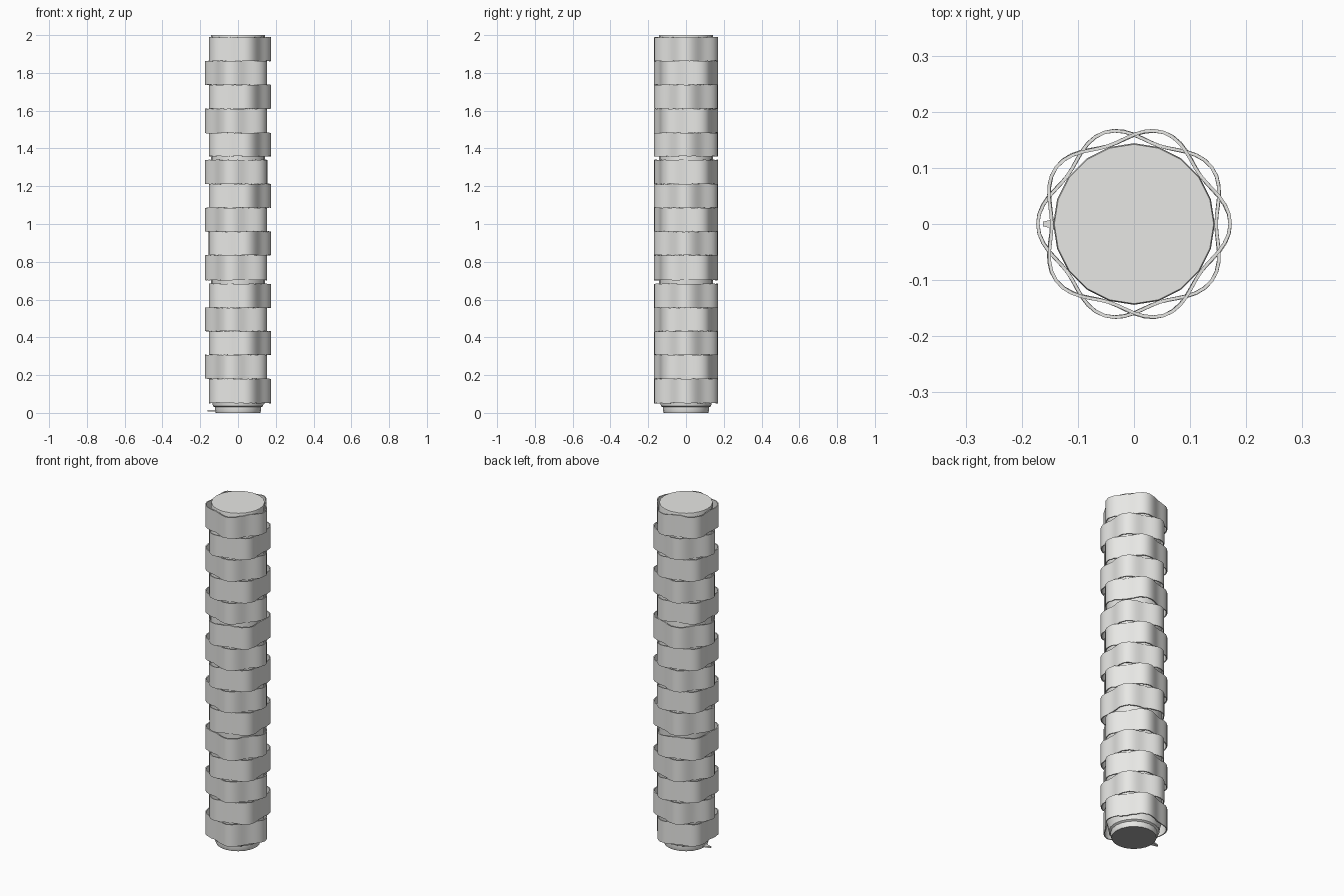
import bpy, bmesh, math, random

if "Cube" in bpy.data.objects:
    bpy.data.objects.remove(bpy.data.objects["Cube"])
random.seed(4)


def colour(name, rgb):
    mat = bpy.data.materials.new(name)
    mat.diffuse_color = (*rgb, 1)
    mat.use_nodes = True
    mat.node_tree.nodes["Principled BSDF"].inputs["Base Color"].default_value = mat.diffuse_color
    return mat


grey = colour("pale grey", (0.8, 0.8, 0.78))
dark = colour("dark grey", (0.38, 0.38, 0.38))


def add_object(name, bm, mats):
    bmesh.ops.recalc_face_normals(bm, faces=bm.faces)
    mesh = bpy.data.meshes.new(name)
    bm.to_mesh(mesh)
    bm.free()
    for m in mats:
        mesh.materials.append(m)
    obj = bpy.data.objects.new(name, mesh)
    bpy.context.collection.objects.link(obj)
    bpy.context.view_layer.objects.active = obj
    bpy.ops.object.select_all(action='DESELECT')
    obj.select_set(True)
    bpy.ops.object.shade_smooth_by_angle(angle=math.radians(30))
    return obj


def ring(bm, radius, z, sides):
    return [bm.verts.new((radius * math.cos(2 * math.pi * i / sides),
                          radius * math.sin(2 * math.pi * i / sides), z))
            for i in range(sides)]


# Inner core with stepped foot, flat top and a darker underside
bm = bmesh.new()
profile = [(0.118, 0.0), (0.122, 0.012), (0.122, 0.03), (0.133, 0.036),
           (0.136, 0.06), (0.144, 0.09), (0.144, 1.992), (0.142, 2.0)]
rings = [ring(bm, r, z, 20) for r, z in profile]
for a, b in zip(rings, rings[1:]):
    for i in range(20):
        j = (i + 1) % 20
        bm.faces.new((a[i], a[j], b[j], b[i]))
bm.faces.new(rings[0]).material_index = 1
bm.faces.new(rings[-1])
add_object("core", bm, [grey, dark])


def woven_band(name, z0, z1, flip):
    """Thin closed strip that waves in and out five times around the core."""
    bm = bmesh.new()
    n, half = 60, 0.003
    shift = random.uniform(-0.02, 0.02)
    rings = []
    for i in range(n):
        t = 2 * math.pi * i / n
        r = 0.159 + flip * 0.0125 * math.cos(5 * (t + shift))
        lo = z0 + random.uniform(-0.002, 0.002)
        hi = z1 + random.uniform(-0.002, 0.002)
        rings.append([bm.verts.new((q * math.cos(t), q * math.sin(t), z))
                      for q, z in ((r - half, lo), (r + half, lo),
                                   (r + half, hi), (r - half, hi))])
    for i in range(n):
        a, b = rings[i], rings[(i + 1) % n]
        for k in range(4):
            m = (k + 1) % 4
            bm.faces.new((a[k], a[m], b[m], b[k]))
    return add_object(name, bm, [grey])


# Fifteen bands, alternately offset by half a wave, with two small gaps
edges = [0.052, 0.18, 0.307, 0.432, 0.557, 0.69, 0.835, 0.96, 1.086, 1.212,
         1.345, 1.482, 1.61, 1.737, 1.863, 1.988]
for i in range(15):
    low = edges[i] + (0.013 if i in (5, 10) else 0)
    top = edges[i + 1] - (0.006 if i in (4, 9) else 0)
    woven_band(f"woven_band_{i + 1}", low, top, 1 if i % 2 == 0 else -1)

# Loose strip end sticking out at the foot
bm = bmesh.new()
bmesh.ops.create_cube(bm, size=1)
for v in bm.verts:
    tip = v.co.x < 0
    v.co = (-0.162 if tip else -0.10, v.co.y * (0.008 if tip else 0.04),
            0.012 + v.co.z * 0.008)
add_object("loose_strip_end", bm, [grey])
